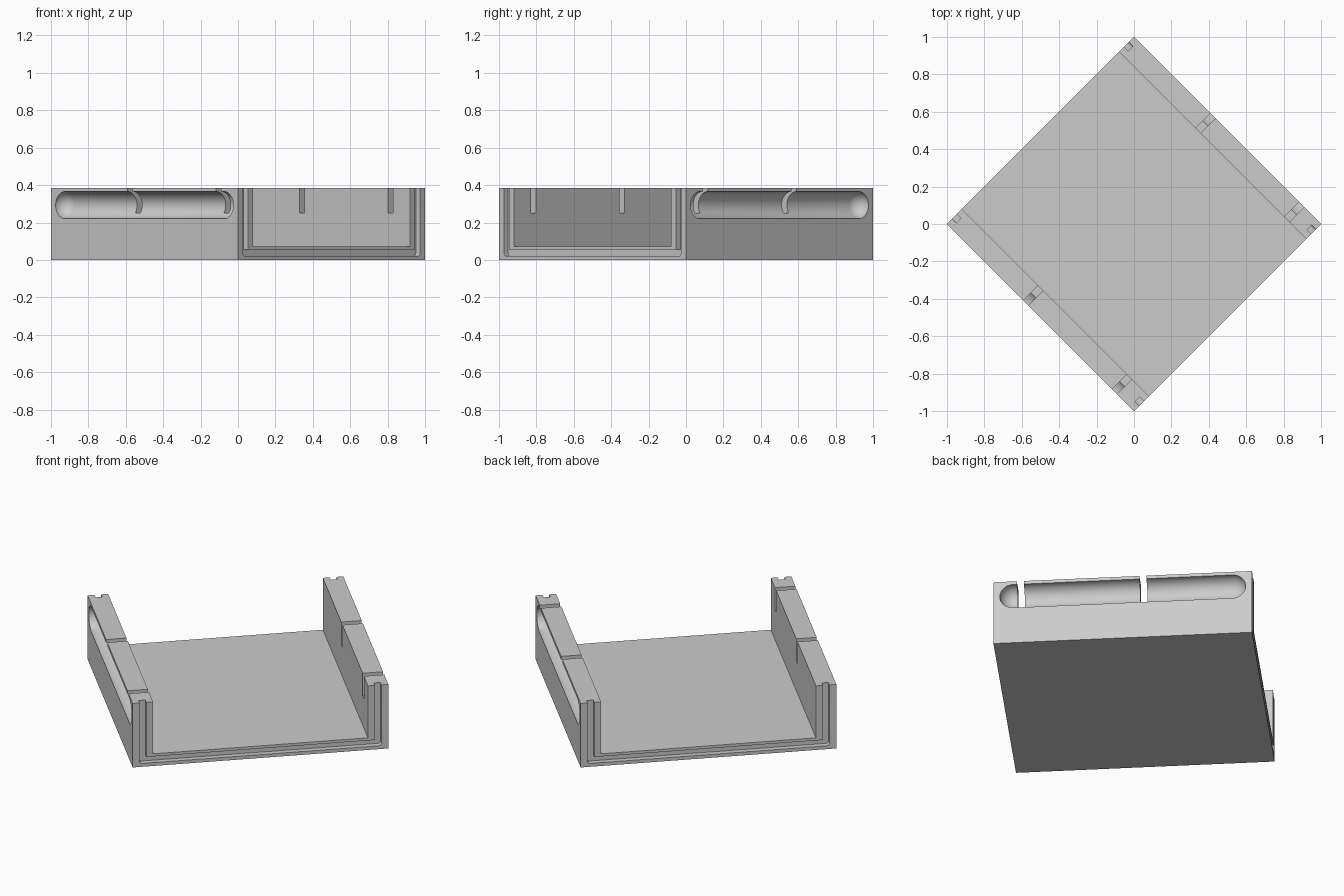
import bpy, bmesh, math
from mathutils import Matrix

HALF = math.sqrt(0.5)      # half side of the square tray, set corner-on to the front
WALL, FLOOR, TOP = 0.113, 0.073, 0.385
WALL_MID = HALF - WALL / 2

if "Cube" in bpy.data.objects:
    bpy.data.objects.remove(bpy.data.objects["Cube"])


def add_object(name, bm):
    bmesh.ops.recalc_face_normals(bm, faces=bm.faces)
    mesh = bpy.data.meshes.new(name)
    bm.to_mesh(mesh)
    bm.free()
    obj = bpy.data.objects.new(name, mesh)
    bpy.context.collection.objects.link(obj)
    return obj


def u_channel(name, half, side, z0, z1, top, y0, y1, radius=0):
    """U-shaped profile in x and z, extruded along y."""
    inner = half - side
    profile = [(-half, z0), (half, z0), (half, top), (inner, top),
               (inner, z1), (-inner, z1), (-inner, top), (-half, top)]
    bm = bmesh.new()
    face = bm.faces.new([bm.verts.new((x, y0, z)) for x, z in profile])
    out = bmesh.ops.extrude_face_region(bm, geom=[face])
    moved = [v for v in out["geom"] if isinstance(v, bmesh.types.BMVert)]
    bmesh.ops.translate(bm, verts=moved, vec=(0, y1 - y0, 0))
    if radius:
        low = [e for e in bm.edges if all(
            abs(v.co.z - z0) < 1e-5 for v in e.verts)
            and abs(e.verts[0].co.x - e.verts[1].co.x) < 1e-5]
        bmesh.ops.bevel(bm, geom=low, offset=radius, segments=5,
                        profile=0.5, affect='EDGES')
    return add_object(name, bm)


def box(name, centre, size):
    bm = bmesh.new()
    bmesh.ops.create_cube(bm, size=1, matrix=Matrix.Translation(centre)
                          @ Matrix.Diagonal((*size, 1)))
    return add_object(name, bm)


def capsule(name, centre, radius, half_length):
    """Round-ended bar lying along y; odd ring count keeps its middle straight."""
    bm = bmesh.new()
    bmesh.ops.create_uvsphere(bm, u_segments=48, v_segments=25, radius=radius)
    for v in bm.verts:
        v.co.z += math.copysign(half_length - radius, v.co.z)
    bmesh.ops.transform(bm, verts=bm.verts, matrix=Matrix.Translation(centre)
                        @ Matrix.Rotation(math.pi / 2, 4, 'X'))
    return add_object(name, bm)


# Floor and two side walls
tray = u_channel("tray_body", HALF, WALL, 0, FLOOR, TOP, -HALF, HALF)

cutters = []
for s in (-1, 1):
    # Groove running around each open end
    cutters.append(u_channel("end_groove_cutter", HALF - 0.038, 0.037, 0.02, 0.057,
                             0.5, s * (HALF - 0.032), s * (HALF + 0.1), 0.015))
    # Long rounded finger recess on the outside of each wall
    cutters.append(capsule("finger_recess_cutter", (s * HALF, 0, 0.293), 0.073, 0.672))
    # Narrow slots through each wall
    for y in (0.11, -0.56):
        cutters.append(box("wall_slot_cutter", (s * WALL_MID, y, 0.4),
                           (0.2, 0.038, 0.3)))

bpy.ops.object.select_all(action='DESELECT')
bpy.context.view_layer.objects.active = tray
tray.select_set(True)
for cutter in cutters:
    mod = tray.modifiers.new("cut", 'BOOLEAN')
    mod.operation, mod.solver, mod.object = 'DIFFERENCE', 'EXACT', cutter
    bpy.ops.object.modifier_apply(modifier=mod.name)
    bpy.data.objects.remove(cutter)

# Plain grey finish
grey = bpy.data.materials.new("plain_grey")
grey.use_nodes = True
colour = (0.6, 0.6, 0.6, 1)
grey.diffuse_color = colour
grey.node_tree.nodes["Principled BSDF"].inputs["Base Color"].default_value = colour
tray.data.materials.clear()
tray.data.materials.append(grey)
for poly in tray.data.polygons:
    poly.material_index = 0

bpy.ops.object.shade_smooth_by_angle(angle=math.radians(30))
tray.rotation_euler.z = math.pi / 4
